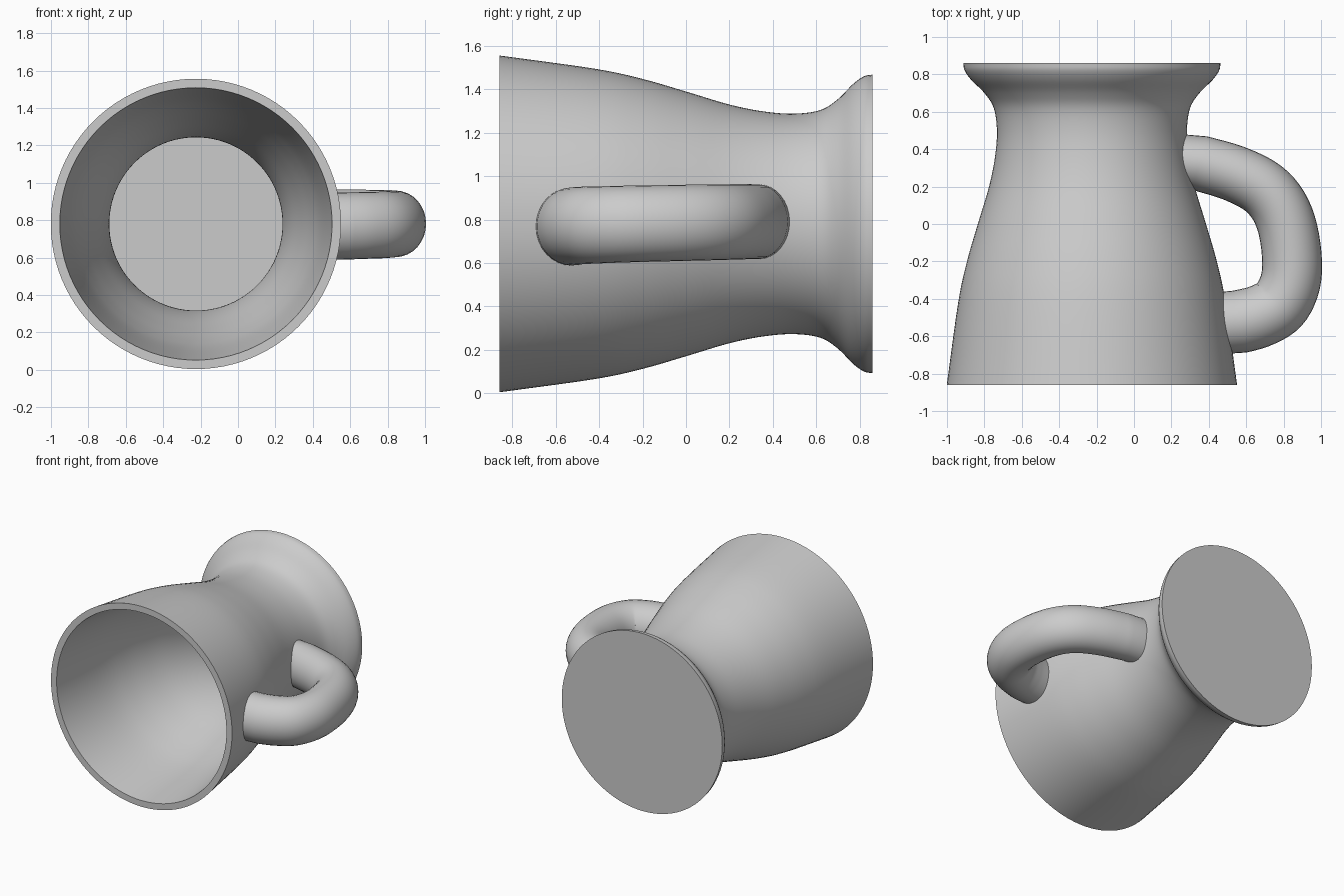
import bpy, bmesh, math
from mathutils import Vector

if "Cube" in bpy.data.objects:
    bpy.data.objects.remove(bpy.data.objects["Cube"])

CX, CZ = -0.225, 0.78          # mug axis runs along y


def smooth(points, steps):
    """Catmull-Rom resampling of a list of points."""
    p = [Vector(q) for q in points]
    p = [2 * p[0] - p[1]] + p + [2 * p[-1] - p[-2]]
    out = []
    for a, b, c, d in zip(p, p[1:], p[2:], p[3:]):
        for i in range(steps):
            t = i / steps
            out.append(0.5 * (2 * b + (c - a) * t + (2 * a - 5 * b + 4 * c - d) * t * t
                              + (3 * b - a - 3 * c + d) * t ** 3))
    return out + [p[-2]]


def loft(name, rings):
    """Skin closed rings and cap both ends."""
    bm = bmesh.new()
    vr = [[bm.verts.new(v) for v in r] for r in rings]
    n = len(vr[0])
    for a, b in zip(vr, vr[1:]):
        for i in range(n):
            j = (i + 1) % n
            bm.faces.new((a[i], a[j], b[j], b[i]))
    bm.faces.new(vr[0])
    bm.faces.new(vr[-1])
    bmesh.ops.recalc_face_normals(bm, faces=bm.faces)
    me = bpy.data.meshes.new(name)
    bm.to_mesh(me)
    bm.free()
    ob = bpy.data.objects.new(name, me)
    bpy.context.collection.objects.link(ob)
    bpy.ops.object.select_all(action='DESELECT')
    ob.select_set(True)
    bpy.context.view_layer.objects.active = ob
    bpy.ops.object.shade_smooth_by_angle(angle=math.radians(40))
    return ob


# mug body: (y, radius) outer wall from base to rim, then inner wall to floor
outer = smooth([(0.86, 0.688), (0.82, 0.68), (0.77, 0.645), (0.70, 0.575), (0.62, 0.525),
                (0.5, 0.508), (0.36, 0.518), (0.2, 0.55), (0, 0.61), (-0.2, 0.668),
                (-0.42, 0.715), (-0.86, 0.776)], 5)
inner = smooth([(-0.86, 0.728), (-0.42, 0.669), (-0.2, 0.622), (0, 0.564), (0.2, 0.505),
                (0.36, 0.473), (0.5, 0.463), (0.62, 0.477), (0.71, 0.525), (0.81, 0.62)], 5)
SEG = 96
loft("mug_body", [[(CX + r * math.cos(k * math.tau / SEG), y, CZ + r * math.sin(k * math.tau / SEG))
                   for k in range(SEG)] for y, r in outer + inner])


def wall_x(y, z):
    """x of a point just inside the outer wall on the handle side."""
    for (y0, r0), (y1, r1) in zip(outer, outer[1:]):
        if y1 <= y <= y0:
            r = r0 + (r1 - r0) * (y - y0) / (y1 - y0) - 0.02
            return CX + math.sqrt(r * r - (z - CZ) ** 2)


# handle: oval section swept along a D-shaped path, ends seated in the wall
path = smooth([(0.31, 0.337, 0.79), (0.55, 0.265, 0.79), (0.72, 0.165, 0.788), (0.815, 0.0, 0.785),
               (0.845, -0.25, 0.78), (0.79, -0.415, 0.775), (0.68, -0.49, 0.772),
               (0.54, -0.528, 0.768)], 6)
rings = []
for i, p in enumerate(path):
    t = path[min(i + 1, len(path) - 1)] - path[max(i - 1, 0)]
    n = Vector((-t.y, t.x, 0)).normalized()
    f = i / (len(path) - 1)
    a, b = 0.148 + 0.022 * f, 0.172 + 0.008 * f
    rings.append([p + n * a * math.cos(k * math.tau / 32) + Vector((0, 0, b * math.sin(k * math.tau / 32)))
                  for k in range(32)])
for ring in (rings[0], rings[-1]):
    for v in ring:
        v.x = wall_x(v.y, v.z)
loft("handle", rings)
